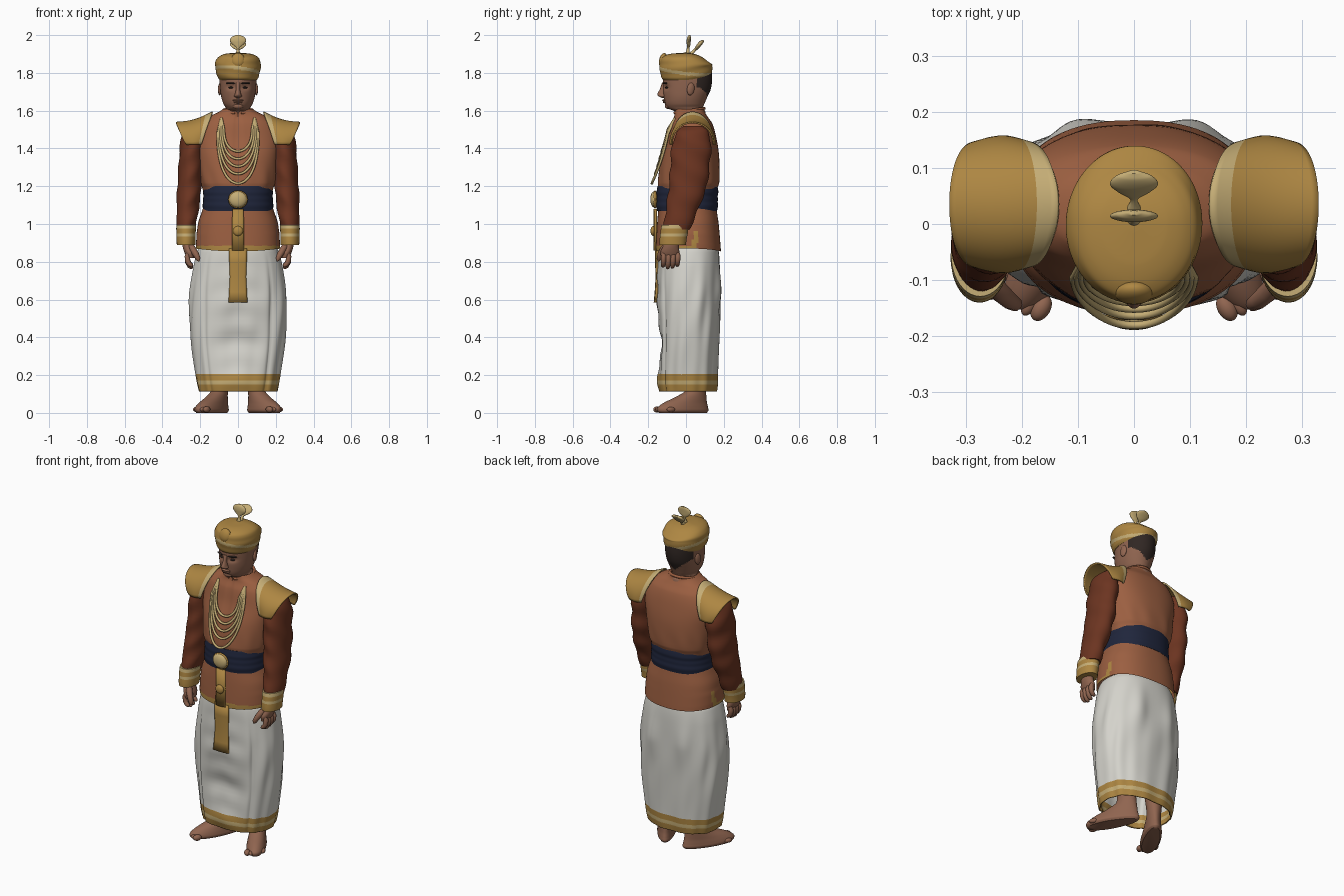
import bpy, bmesh
from math import sin, cos, pi, radians, exp, copysign
from mathutils import Matrix, Vector

if "Cube" in bpy.data.objects:
    bpy.data.objects.remove(bpy.data.objects["Cube"])

def material(name, r, g, b):
    m = bpy.data.materials.new(name)
    m.diffuse_color = (r, g, b, 1)
    m.use_nodes = True
    m.node_tree.nodes["Principled BSDF"].inputs["Base Color"].default_value = m.diffuse_color
    return m

GOLD = material("gold", .42, .24, .055)
CREAM = material("cream", .56, .42, .18)
COAT = material("coat", .33, .115, .053)
SLEEVE = material("sleeve", .15, .035, .015)
SKIN = material("skin", .28, .13, .08)
DARK = material("hair", .03, .02, .017)
NAVY = material("navy", .014, .019, .045)
WHITE = material("white", .66, .65, .60)

def finish(name, me, mats, mirror=False, thick=0):
    ob = bpy.data.objects.new(name, me)
    bpy.context.collection.objects.link(ob)
    for m in mats:
        me.materials.append(m)
    if thick:
        s = ob.modifiers.new("thickness", 'SOLIDIFY')
        s.thickness, s.offset = thick, 0
    if mirror:
        ob.modifiers.new("mirror", 'MIRROR').use_mirror_merge = False
    return ob

def grid_mesh(name, rows, closed, cap=False, pick=None):
    """Skin rows of points; pick(centre) chooses the material slot."""
    bm = bmesh.new()
    vs = [[bm.verts.new(p) for p in r] for r in rows]
    n = len(rows[0])
    for a, b in zip(vs, vs[1:]):
        for j in range(n if closed else n - 1):
            k = (j + 1) % n
            bm.faces.new((a[j], a[k], b[k], b[j]))
    if cap:
        bm.faces.new(vs[0][::-1])
        bm.faces.new(vs[-1])
    bmesh.ops.recalc_face_normals(bm, faces=bm.faces)
    if pick:
        for f in bm.faces:
            f.material_index = pick(f.calc_center_median())
    me = bpy.data.meshes.new(name)
    bm.to_mesh(me)
    bm.free()
    return me

def loft(name, keys, mats, pick=None, warp=None, p=2, seg=64, sub=6, xf=None, mirror=False, cap=True, thick=0):
    """Smooth loft through superellipse rings (z, cx, cy, rx, ry)."""
    def slope(i, c):
        a, b = keys[max(i - 1, 0)], keys[min(i + 1, len(keys) - 1)]
        return (b[c] - a[c]) / (b[0] - a[0])
    rings = []
    for i in range(len(keys) - 1):
        A, B = keys[i], keys[i + 1]
        d = B[0] - A[0]
        for s in range(sub + (i == len(keys) - 2)):
            t = s / sub
            rings.append([A[0] + d * t] + [
                (2*t**3 - 3*t*t + 1) * A[c] + (t**3 - 2*t*t + t) * d * slope(i, c)
                + (3*t*t - 2*t**3) * B[c] + (t**3 - t*t) * d * slope(i + 1, c) for c in range(1, 5)])
    rows = []
    for z, cx, cy, rx, ry in rings:
        row = []
        for j in range(seg):
            a = 2 * pi * j / seg
            q = Vector((cx + rx * copysign(abs(cos(a)) ** (2 / p), cos(a)),
                        cy + ry * copysign(abs(sin(a)) ** (2 / p), sin(a)), z))
            if warp:
                q = Vector(warp(q.x, q.y, q.z, a))
            row.append(xf @ q if xf else q)
        rows.append(row)
    return finish(name, grid_mesh(name, rows, True, cap, pick), mats, mirror, thick)

def ball(name, loc, size, mat, rot=(0, 0, 0), mirror=False):
    bm = bmesh.new()
    bmesh.ops.create_uvsphere(bm, u_segments=24, v_segments=14, radius=1)
    R = Matrix.Rotation(rot[2], 4, 'Z') @ Matrix.Rotation(rot[1], 4, 'Y') @ Matrix.Rotation(rot[0], 4, 'X')
    bm.transform(Matrix.Translation(loc) @ R @ Matrix.Diagonal((*size, 1)))
    me = bpy.data.meshes.new(name)
    bm.to_mesh(me)
    bm.free()
    return finish(name, me, [mat], mirror)

def tube(name, pts, radii, mat, mirror=False, seg=10):
    pts = [Vector(p) for p in pts]
    rows = []
    for i, p in enumerate(pts):
        d = (pts[min(i + 1, len(pts) - 1)] - pts[max(i - 1, 0)]).normalized()
        u = d.cross(Vector((0, 1, .01))).normalized()
        w = d.cross(u)
        r = radii[i] if isinstance(radii, list) else radii
        rows.append([p + r * (u * cos(2*pi*k/seg) + w * sin(2*pi*k/seg)) for k in range(seg)])
    return finish(name, grid_mesh(name, rows, True, True), [mat], mirror)

def strip(name, path, mat):
    rows = [[(w * k / 4, y + .006 * (k / 4) ** 2, z) for k in range(-4, 5)] for y, z, w in path]
    return finish(name, grid_mesh(name, rows, False), [mat], thick=.012)

# Wrapped lower garment with folds and striped hem
def folds(x, y, z, a):
    f = max(0, min(1, (.86 - z) / .22))
    k = 1 + f * (.012 * sin(9*a + 3*sin(6*z)) + .009 * sin(15*a - 5*z))
    k -= .05 * f * sum(exp(-((a - c) / .06) ** 2) for c in (1.27*pi, 1.73*pi))
    front = exp(-((a - 1.5*pi) / .45) ** 2)
    dip = .025 * front * exp(-((z - .36) / .11) ** 2) - .008 * front * sin(z * 45 + 8*abs(x)) * f * .5
    seat = .015 * f * exp(-((z - .68) / .15) ** 2) * exp(-((abs(x) - .1) / .05) ** 2) * (y > .05)
    return x * k, y * k + dip + seat, z

loft("wrapped_skirt", [(.115, 0, .01, .205, .15), (.15, 0, .01, .213, .155), (.172, 0, .01, .217, .156),
     (.205, 0, .01, .222, .157), (.4, 0, .013, .248, .16), (.6, 0, .013, .254, .163),
     (.77, 0, .014, .233, .162), (.85, 0, .013, .214, .158), (.88, 0, .012, .2, .15)], [WHITE, GOLD, CREAM],
     lambda c: 0 if c.z > .205 else 2 if .15 < c.z < .172 else 1, folds, p=2.35, seg=128, sub=8, cap=False, thick=.006)

# Coat body, with hem trim and side slit trim
def coat_pick(c):
    return int(c.z < .885 and c.y < .05 or c.z < .96 and .035 < c.y < .06)

def coat_warp(x, y, z, a):
    k = 1 + .012 * sin(11*a + 14*z) * exp(-((z - 1.24) / .06) ** 2)
    dip = .008 * exp(-(x / .006) ** 2) if y < 0 and z > 1.2 else 0
    return x * k, y * k + dip, z + (.012 * (x / .2) ** 2 if z < .95 else 0)

loft("coat", [(.855, 0, .013, .222, .172), (.885, 0, .012, .222, .171), (1.0, 0, .01, .212, .163), (1.07, 0, .008, .19, .155),
     (1.13, 0, .008, .174, .148), (1.19, 0, .01, .188, .156), (1.22, 0, .013, .198, .162),
     (1.35, 0, .023, .214, .153), (1.45, 0, .032, .222, .13), (1.53, 0, .03, .195, .11),
     (1.57, 0, .025, .15, .088), (1.592, 0, .02, .104, .08), (1.61, 0, .018, .078, .078)],
     [COAT, GOLD], coat_pick, coat_warp, p=2.35, seg=96, cap=False)
tube("collar", [(.078*cos(t*pi/16), .018 + .078*sin(t*pi/16), 1.6 + .012*sin(t*pi/16)) for t in range(-7, 24)], .008, COAT)

# Belt with soft horizontal pleats, buckle and front panel
loft("belt", [(1.07, 0, .006, .186, .158), (1.09, 0, .006, .187, .163), (1.14, 0, .006, .184, .162), (1.18, 0, .008, .184, .163), (1.2, 0, .008, .18, .158)],
     [NAVY], warp=lambda x, y, z, a: (x * (1 + .004*sin(z*190)), y * (1 + .004*sin(z*190)), z), p=2.35, sub=8)
ball("buckle_rim", (0, -.164, 1.13), (.052, .014, .048), GOLD)
ball("buckle", (0, -.169, 1.13), (.046, .02, .042), CREAM)
strip("coat_panel", [(-.166, 1.08, .028), (-.166, .97, .029), (-.167, .86, .03)], GOLD)
strip("hanging_sash", [(-.158, .87, .045), (-.158, .8, .045), (-.155, .72, .042), (-.16, .64, .046), (-.165, .585, .049)], GOLD)
ball("coat_button", (0, -.174, .963), (.026, .014, .026), GOLD)

# Necklace strands draped over the chest
for w, top, low in ((.075, 1.5, 1.385), (.085, 1.5, 1.345), (.094, 1.5, 1.305), (.102, 1.49, 1.265), (.108, 1.48, 1.215)):
    pts = []
    for i in range(33):
        t = i / 16 - 1
        x, z = w * sin(t * pi / 2), low + (top - low) * abs(t) ** 2
        d = 1.5 - z
        r = .11 + .22 * d + .22 * d * d
        pts.append((x, .018 - r * (1 - (abs(x) / .222) ** 2.35) ** .43 - .008, z))
    pts = [(-.088, -.058, 1.56)] + pts + [(.088, -.058, 1.56)]
    tube("necklace", pts, .007, CREAM, seg=8)

# Sleeves and banded cuffs
loft("sleeve", [(.97, .274, -.05, .048, .07), (1.1, .265, -.015, .06, .088), (1.2, .257, .01, .064, .1),
     (1.3, .251, .02, .064, .103), (1.42, .243, .03, .063, .103), (1.49, .233, .035, .054, .08), (1.52, .22, .037, .03, .045)],
     [SLEEVE], warp=lambda x, y, z, a: (x + .003*sin(z*45 + 2*a), y + .004*sin(z*50 + a), z), mirror=True, seg=40)
loft("cuff", [(.89, .275, -.07, .049, .07), (.91, .275, -.069, .05, .071), (.935, .275, -.066, .051, .072), (.95, .275, -.063, .051, .073),
     (.975, .275, -.06, .052, .073), (.995, .274, -.055, .052, .074)],
     [GOLD, CREAM], lambda c: int(c.z > .975 or .935 < c.z < .95), mirror=True, seg=40, sub=3)

# Flared shoulder pads with pale borders
rows = []
for i in range(17):
    u, row = i / 16, []
    for j in range(37):
        a = pi * j / 36
        s = max(sin(a), 0) ** .9
        x0, x1, z0, z1 = .195 - .06*s, .272 + .057*s**.8, 1.42 + .172*s, 1.42 + .117*s
        row.append((x0 + (x1 - x0)*u, .035 - (.109 + .01*sin(pi*u))*cos(a), z0 + (z1 - z0)*u - .014*sin(pi*u)*s))
    rows.append(row)
pad = grid_mesh("shoulder_pad", rows, False)
for f in pad.polygons:
    f.material_index = int(f.index // 36 < 3)
finish("shoulder_pad", pad, [GOLD, CREAM], True, .008)

# Hands
loft("palm", [(.82, .25, -.085, .02, .045), (.85, .256, -.085, .028, .05), (.88, .265, -.08, .028, .042), (.92, .272, -.07, .026, .036)],
     [SKIN], mirror=True, seg=24)
for i in range(4):
    y, l = -.118 + .025*i, (.046, .056, .053, .042)[i]
    tube("finger", [(.262, y, .845), (.268, y, .828), (.266, y - .001, .825 - l*.5), (.256, y - .003, .825 - l*.85), (.244, y - .004, .825 - l), (.238, y - .004, .824 - l)],
         [.012, .0145, .014, .0125, .01, .003], SKIN, True)
tube("thumb", [(.255, -.1, .89), (.238, -.122, .865), (.222, -.136, .838), (.211, -.143, .815), (.207, -.146, .803)],
     [.016, .018, .016, .013, .004], SKIN, True)

# Bare feet and lower legs
F = Matrix.Translation((.137, -.016, 0)) @ Matrix.Rotation(radians(30), 4, 'Z')
loft("foot", [(0, 0, 0, .044, .143), (.012, 0, 0, .053, .153), (.03, 0, 0, .052, .15), (.055, 0, .016, .047, .128),
     (.085, 0, .05, .042, .09), (.12, 0, .078, .039, .058), (.22, 0, .074, .048, .055), (.35, 0, .065, .055, .06)], [SKIN],
     warp=lambda x, y, z, a: (x * (1 - 1.2*min(y, .05) * max(0, 1 - z/.07)), y, z), xf=F, mirror=True, seg=40)
for i in range(5):
    q = F @ Vector((-.042 + .021*i, (-.13, -.132, -.124, -.112, -.098)[i], .018))
    r = .017 if i == 0 else .013
    ball("toe", q, (r, .025, r), SKIN, (0, 0, radians(30)), True)

# Head, neck and cropped hair
def features(x, y, z, a):
    if y < 0:
        y += .012 * exp(-((abs(x) - .038) / .02) ** 2) * exp(-((z - 1.725) / .014) ** 2)
    return x, y, z

loft("head", [(1.54, 0, .03, .08, .08), (1.595, 0, .022, .07, .08), (1.612, 0, -.003, .064, .093), (1.635, 0, -.007, .077, .104),
     (1.67, 0, -.003, .088, .115), (1.71, 0, .004, .094, .126), (1.76, 0, .008, .098, .13), (1.82, 0, .008, .1, .128)],
     [SKIN, DARK], lambda c: int(c.y > .055 and c.z > 1.655 + .8 * abs(c.x)), features, sub=8)
loft("nose", [(1.668, 0, -.118, .008, .01), (1.676, 0, -.122, .02, .023), (1.688, 0, -.122, .016, .029), (1.715, 0, -.119, .011, .019), (1.75, 0, -.115, .012, .011)],
     [SKIN], seg=20)
ball("upper_lip", (0, -.115, 1.655), (.028, .011, .006), SKIN)
ball("lower_lip", (0, -.112, 1.645), (.024, .011, .006), SKIN)
ball("chin", (0, -.096, 1.625), (.028, .016, .016), SKIN)
ball("eye", (.037, -.103, 1.722), (.014, .008, .005), DARK, (0, 0, .3), True)
ball("eyebrow", (.04, -.111, 1.745), (.026, .008, .005), DARK, (0, 0, .35), True)
ball("ear", (.095, .025, 1.715), (.01, .02, .034), SKIN, (-.15, 0, .3), True)

# Turban with diagonal wraps, brooch and plumes
def wraps(x, y, z, a):
    k = 1 + .01 * sin(110 * (z - .12*y) + 1.5*cos(a))
    h = max(0, min(1, (z - 1.82) / .08))
    b = max(0, y) / .14
    return x * k, y * k, z + .015 * b * (1 - h) - .045 * b * b * h

loft("turban", [(1.762, 0, .005, .099, .124), (1.775, 0, .003, .107, .132), (1.805, 0, 0, .116, .138), (1.84, 0, 0, .121, .14),
     (1.868, 0, -.003, .116, .134), (1.888, 0, -.005, .099, .115), (1.902, 0, 0, .062, .075), (1.907, 0, 0, .008, .008)],
     [GOLD, CREAM], lambda c: int(abs(c.z - 1.81 + .12*c.y + .12*c.x) < .009), wraps, seg=96, sub=8)
ball("brooch", (0, -.122, 1.868), (.036, .02, .038), GOLD, (-.25, 0, 0))
plume = [(0, 0, 0, .014, .012), (.03, 0, 0, .007, .007), (.05, 0, 0, .03, .01), (.07, 0, -.002, .043, .011), (.09, 0, -.002, .032, .009), (.1, 0, 0, .01, .004)]
for tilt, y, z in ((-.12, .008, 1.901), (-.75, .025, 1.898)):
    loft("plume", plume, [CREAM], seg=32, xf=Matrix.Translation((0, y, z)) @ Matrix.Rotation(tilt, 4, 'X'))

for o in bpy.data.objects:
    o.select_set(True)
    bpy.context.view_layer.objects.active = o
bpy.ops.object.shade_smooth_by_angle(angle=radians(50))
